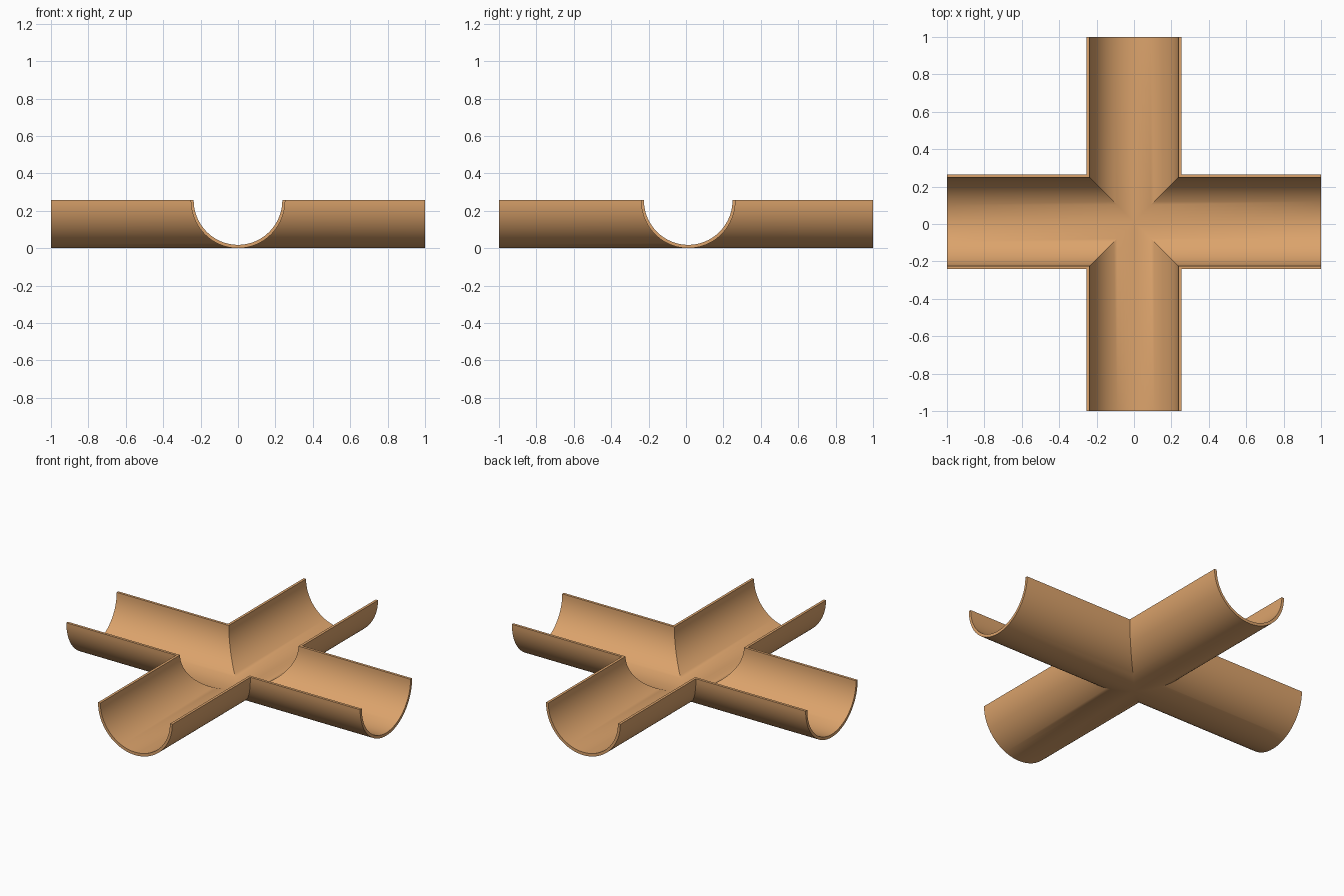
import bpy, bmesh, math

if "Cube" in bpy.data.objects:
    bpy.data.objects.remove(bpy.data.objects["Cube"])

SEG = 40                      # segments across each half-round trough
TOP = 0.257                   # rim height
OUT_R, OUT_D = 0.253, 0.257   # outer half width and depth
IN_R, IN_D = 0.237, 0.239     # inner half width and depth
YC = 0.012                    # centre line of the side-to-side trough


def arc(r, d):
    return [(-r * math.cos(math.pi * i / SEG), TOP - d * math.sin(math.pi * i / SEG))
            for i in range(SEG + 1)]


# closed U-shaped wall section: outer arc, then inner arc back
profile = arc(OUT_R, OUT_D) + arc(IN_R, IN_D)[::-1]

bm = bmesh.new()

# four arms, each mitred at 45 degrees where it meets its neighbours
for dx, dy in ((1, 0), (0, 1), (-1, 0), (0, -1)):
    length = 1 - dy * YC

    def place(along, across, z):
        return bm.verts.new((dx * along - dy * across, YC + dy * along + dx * across, z))

    end = [place(length, t, z) for t, z in profile]
    mitre = [place(abs(t), t, z) for t, z in profile]
    n = len(profile)
    for i in range(n):
        j = (i + 1) % n
        bm.faces.new((end[i], end[j], mitre[j], mitre[i]))
    # open-end wall face
    for i in range(SEG):
        bm.faces.new((end[i], end[n - 1 - i], end[n - 2 - i], end[i + 1]))

# weld the mitres into one watertight shell
bmesh.ops.remove_doubles(bm, verts=bm.verts, dist=1e-5)
bmesh.ops.recalc_face_normals(bm, faces=bm.faces)

mesh = bpy.data.meshes.new("cross_trough")
bm.to_mesh(mesh)
bm.free()
obj = bpy.data.objects.new("cross_trough", mesh)
bpy.context.collection.objects.link(obj)

# warm clay colour
mat = bpy.data.materials.new("clay")
mat.diffuse_color = (0.72, 0.37, 0.15, 1)
mat.use_nodes = True
mat.node_tree.nodes["Principled BSDF"].inputs["Base Color"].default_value = mat.diffuse_color
mesh.materials.append(mat)

bpy.context.view_layer.objects.active = obj
obj.select_set(True)
bpy.ops.object.shade_smooth_by_angle(angle=math.radians(30))
